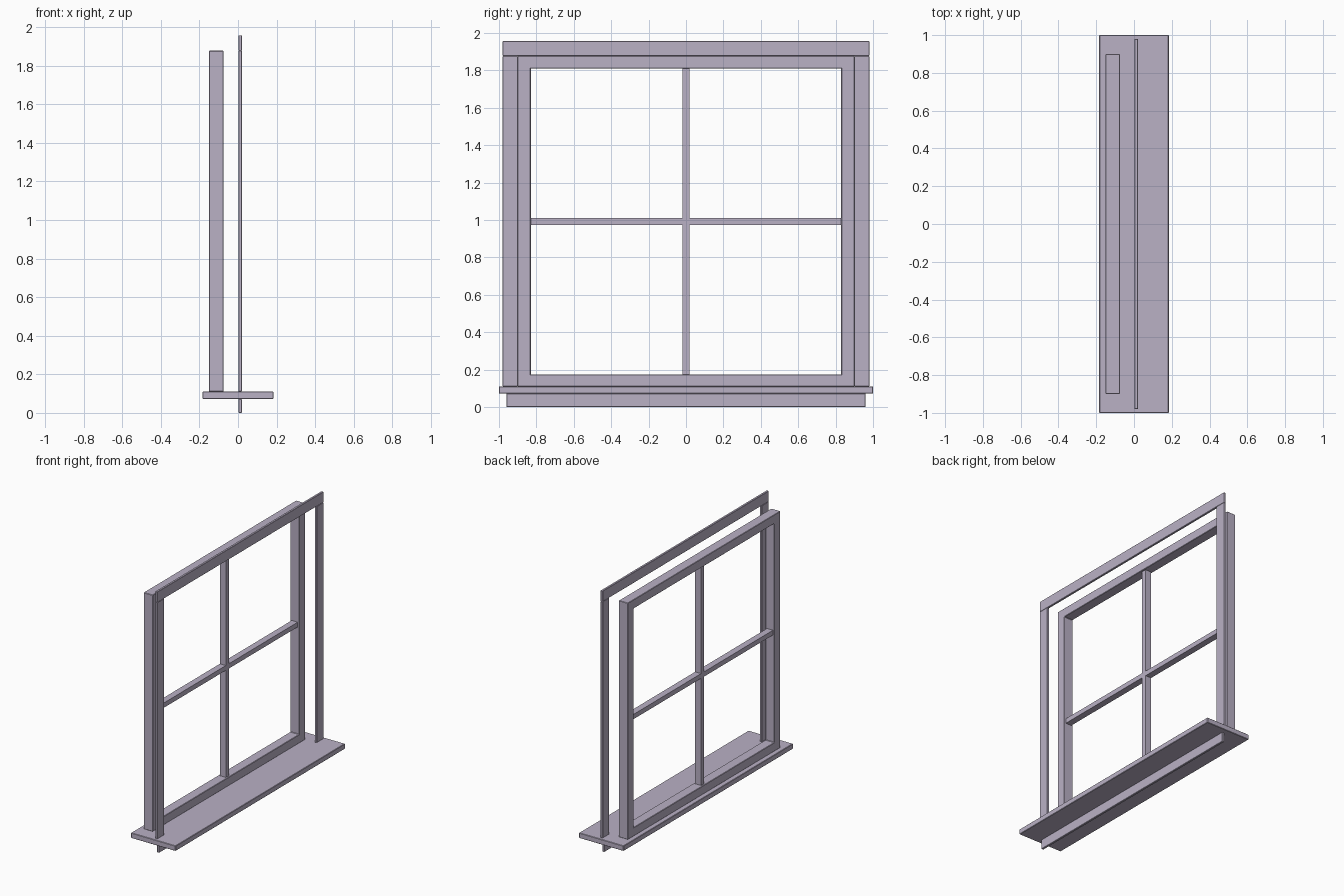
import bpy
import bmesh

cube = bpy.data.objects.get("Cube")
if cube:
    bpy.data.objects.remove(cube, do_unlink=True)

# Single painted-wood colour
paint = bpy.data.materials.new("pale_lilac_paint")
paint.use_nodes = True
colour = (0.49, 0.44, 0.56, 1)
paint.diffuse_color = colour
paint.node_tree.nodes["Principled BSDF"].inputs["Base Color"].default_value = colour


def finish(name, bm, bevel):
    bmesh.ops.recalc_face_normals(bm, faces=bm.faces)
    mesh = bpy.data.meshes.new(name)
    bm.to_mesh(mesh)
    bm.free()
    mesh.materials.append(paint)
    obj = bpy.data.objects.new(name, mesh)
    bpy.context.collection.objects.link(obj)
    if bevel:
        mod = obj.modifiers.new("eased_edges", "BEVEL")
        mod.width = bevel
        mod.segments = 1
    return obj


def box(name, x, y, z, bevel=0.003):
    """Board spanning the given (low, high) ranges."""
    bm = bmesh.new()
    bmesh.ops.create_cube(bm, size=1)
    for v in bm.verts:
        for i, (low, high) in enumerate((x, y, z)):
            v.co[i] = high if v.co[i] > 0 else low
    return finish(name, bm, bevel)


def ring(name, x, outer, inner, bevel):
    """Rectangular frame; outer and inner are (half width, bottom, top)."""
    bm = bmesh.new()
    loops = []
    for depth, (w, low, high) in ((x[0], outer), (x[1], outer), (x[1], inner), (x[0], inner)):
        corners = ((-w, low), (w, low), (w, high), (-w, high))
        loops.append([bm.verts.new((depth, y, z)) for y, z in corners])
    for i in range(4):
        a, b = loops[i], loops[(i + 1) % 4]
        for j in range(4):
            k = (j + 1) % 4
            bm.faces.new((a[j], a[k], b[k], b[j]))
    return finish(name, bm, bevel)


def cross(name, x, half_width, low, high, half_bar):
    """Crossed glazing bars as one extruded outline."""
    mid, b = (low + high) / 2, half_bar
    w, h = half_width, (high - low) / 2
    outline = [(b, b), (b, h), (-b, h), (-b, b), (-w, b), (-w, -b),
               (-b, -b), (-b, -h), (b, -h), (b, -b), (w, -b), (w, b)]
    bm = bmesh.new()
    face = bm.faces.new([bm.verts.new((x[0], y, mid + z)) for y, z in outline])
    extruded = bmesh.ops.extrude_face_region(bm, geom=[face])["geom"]
    moved = [v for v in extruded if isinstance(v, bmesh.types.BMVert)]
    bmesh.ops.translate(bm, verts=moved, vec=(x[1] - x[0], 0, 0))
    return finish(name, bm, 0)


# Sash with its glazing bars
ring("sash_frame", (-0.15, -0.075), (0.9, 0.11, 1.877), (0.83, 0.175, 1.81), 0.003)
cross("glazing_bars", (-0.137, -0.088), 0.83, 0.175, 1.81, 0.018)

# Sill
box("sill", (-0.184, 0.184), (-1, 1), (0.072, 0.111))

# Thin casing boards around the opening
casing = (0.003, 0.02)
box("left_casing", casing, (0.9, 0.98), (0.111, 1.877), 0.002)
box("right_casing", casing, (-0.98, -0.9), (0.111, 1.877), 0.002)
box("head_casing", casing, (-0.98, 0.98), (1.877, 1.957), 0.002)
box("apron", casing, (-0.96, 0.96), (0, 0.072), 0.002)
